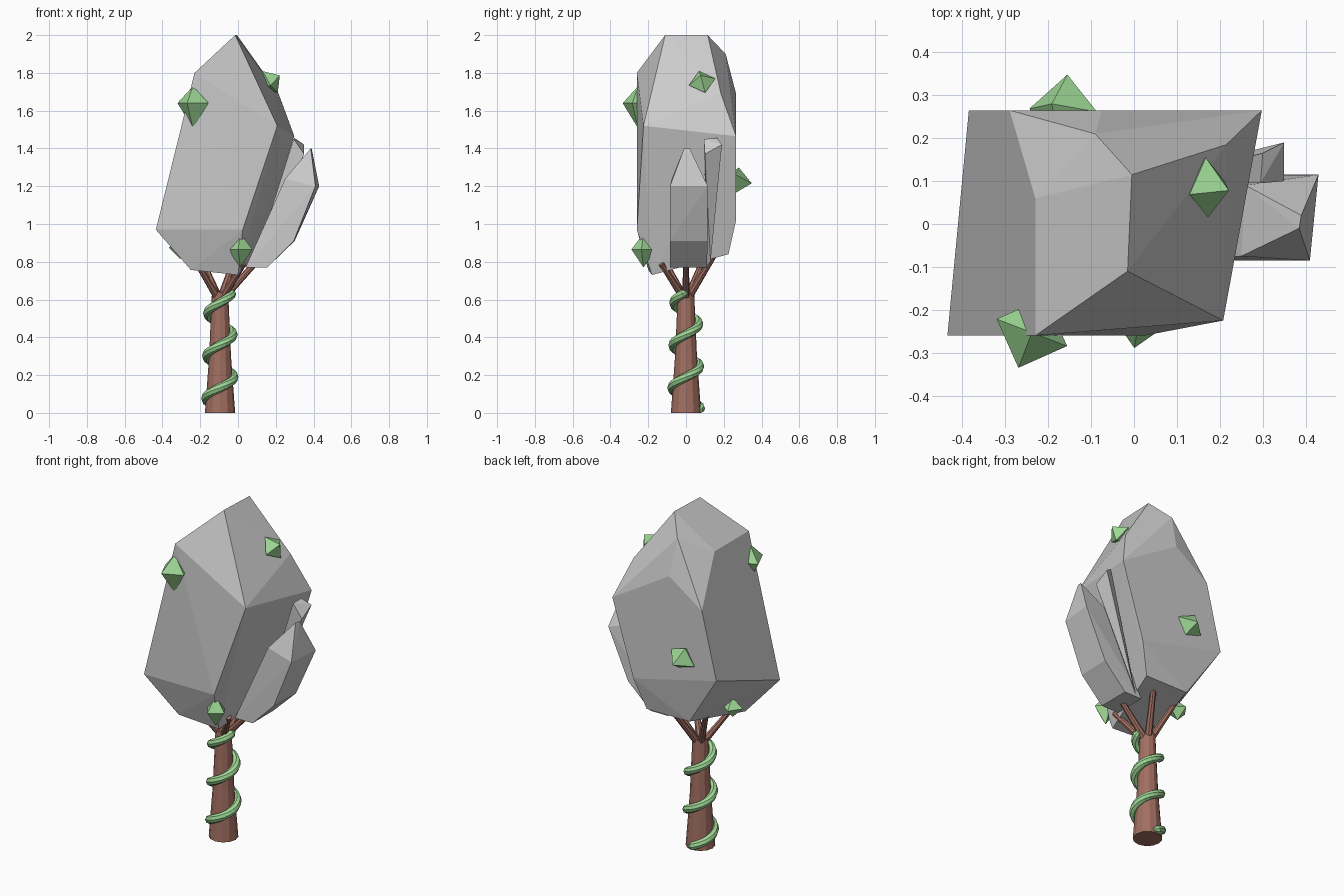
import bpy, bmesh, math
from mathutils import Vector, Matrix

if "Cube" in bpy.data.objects:
    bpy.data.objects.remove(bpy.data.objects["Cube"])


def material(name, rgb):
    m = bpy.data.materials.new(name)
    m.diffuse_color = (*rgb, 1)
    m.use_nodes = True
    m.node_tree.nodes["Principled BSDF"].inputs["Base Color"].default_value = m.diffuse_color
    return m


BARK = material("bark", (0.36, 0.16, 0.12))
GREEN = material("green", (0.34, 0.68, 0.30))


def finish(bm, name, mat=None):
    bmesh.ops.recalc_face_normals(bm, faces=bm.faces)
    me = bpy.data.meshes.new(name)
    bm.to_mesh(me)
    bm.free()
    ob = bpy.data.objects.new(name, me)
    bpy.context.collection.objects.link(ob)
    if mat:
        me.materials.append(mat)
    return ob


def rock(name, points):
    """Faceted stone: convex hull of its corners, near-flat facets merged."""
    bm = bmesh.new()
    for p in points:
        bm.verts.new(p)
    res = bmesh.ops.convex_hull(bm, input=bm.verts)
    loose = [v for v in bm.verts if not v.link_faces]
    bmesh.ops.delete(bm, geom=loose, context='VERTS')
    bmesh.ops.dissolve_limit(bm, angle_limit=math.radians(2),
                             verts=bm.verts, edges=bm.edges)
    return finish(bm, name)


def gem(name, centre, r, up, down, spin, tilt=(0, 0, 0)):
    """Four-sided bipyramid; tilt is the direction of its long axis."""
    bm = bmesh.new()
    pts = [(r * math.cos(spin + i * math.pi / 2),
            r * math.sin(spin + i * math.pi / 2), 0) for i in range(4)]
    ring = [bm.verts.new(p) for p in pts]
    top, low = bm.verts.new((0, 0, up)), bm.verts.new((0, 0, -down))
    for i in range(4):
        a, b = ring[i], ring[(i + 1) % 4]
        bm.faces.new((a, b, top))
        bm.faces.new((b, a, low))
    rot = Vector(tilt).to_track_quat('Z', 'Y').to_matrix().to_4x4() if any(tilt) else Matrix()
    bm.transform(Matrix.Translation(centre) @ rot)
    return finish(bm, name, GREEN)


def tube(name, path, radii, sides, mat):
    """Capped tube swept along a path."""
    bm = bmesh.new()
    path = [Vector(p) for p in path]
    rings = []
    for i, p in enumerate(path):
        t = (path[min(i + 1, len(path) - 1)] - path[max(i - 1, 0)]).normalized()
        ref = Vector((0, 0, 1)) if abs(t.z) < 0.8 else Vector((0, 1, 0))
        u = t.cross(ref).normalized()
        w = t.cross(u)
        rings.append([bm.verts.new(p + radii[i] * (u * math.cos(a) + w * math.sin(a)))
                      for a in (2 * math.pi * k / sides for k in range(sides))])
    for a, b in zip(rings, rings[1:]):
        for k in range(sides):
            n = (k + 1) % sides
            bm.faces.new((a[k], a[n], b[n], b[k]))
    bm.faces.new(rings[0])
    bm.faces.new(rings[-1])
    return finish(bm, name, mat)


# Large stone crown
rock("main_stone", [
    (-0.005, 0.115, 2.0), (-0.015, -0.11, 2.0),
    (-0.09, 0.21, 1.9), (-0.23, 0.06, 1.8), (-0.23, -0.26, 1.8),
    (-0.075, 0.265, 1.69), (0.215, 0.185, 1.69), (-0.29, 0.265, 1.54),
    (0.208, -0.225, 1.52), (0.298, 0.265, 1.465),
    (-0.385, 0.265, 1.15), (-0.435, -0.26, 0.97),
    (0.025, -0.26, 0.97), (0.16, 0.265, 1.02),
    (-0.25, -0.20, 0.757), (0.0, -0.18, 0.73),
    (-0.18, 0.225, 0.84), (0.10, 0.225, 0.84)])

# Two smaller stones growing on the right
rock("side_stone", [
    (0.385, -0.01, 1.4), (0.39, 0.02, 1.4),
    (0.41, -0.085, 1.2), (0.43, 0.115, 1.2),
    (0.25, -0.075, 1.24), (0.26, 0.09, 1.24),
    (0.295, -0.085, 0.91), (0.30, 0.115, 0.91),
    (0.155, -0.085, 0.77), (0.155, 0.11, 0.77),
    (0.04, -0.085, 0.77), (0.04, 0.11, 0.77)])
rock("thin_stone", [
    (0.295, 0.095, 1.45), (0.30, 0.165, 1.455), (0.35, 0.19, 1.42),
    (0.35, 0.10, 1.37), (0.27, 0.10, 1.30),
    (0.08, 0.11, 0.78), (0.11, 0.13, 0.80)])

# Green gems
gem("gem_front_upper", (-0.238, -0.253, 1.64), 0.088, 0.09, 0.135, math.radians(-21))
gem("gem_top_right", (0.17, 0.085, 1.752), 0.072, 0.062, 0.062, 0.3, (0.75, -0.1, 0.5))
gem("gem_back", (-0.165, 0.265, 1.23), 0.085, 0.075, 0.08, math.radians(25), (-0.35, 0.2, 0.9))
gem("gem_front_lower", (0.012, -0.225, 0.865), 0.065, 0.085, 0.095, math.radians(-10))
gem("gem_left", (-0.305, 0.0, 0.875), 0.062, 0.055, 0.06, math.radians(10))

# Trunk and branches
CX = -0.095
tube("trunk", [(CX, 0, 0), (CX, 0, 0.3), (CX, 0, 0.64)], [0.08, 0.058, 0.043], 12, BARK)
for i, tip in enumerate([(0.09, 0.0, 0.79), (0.0, 0.17, 0.87), (-0.2, 0.1, 0.83),
                         (0.03, -0.13, 0.79), (-0.21, -0.1, 0.78)]):
    base = Vector((CX, 0, 0.59))
    tube(f"branch_{i + 1}", [base, base.lerp(Vector(tip), 0.5), tip],
         [0.022, 0.018, 0.015], 8, BARK)

# Vine spiralling up the trunk
N = 60
path, radii = [], []
for i in range(N + 1):
    z = 0.012 + 0.63 * i / N
    a = (z - 0.19) / 0.225 * 2 * math.pi
    r = 0.078 - 0.022 * z
    path.append((CX + r * math.cos(a), r * math.sin(a), z))
    radii.append(0.024 * (0.5 if i in (0, N) else 1))
tube("vine", path, radii, 8, GREEN)
